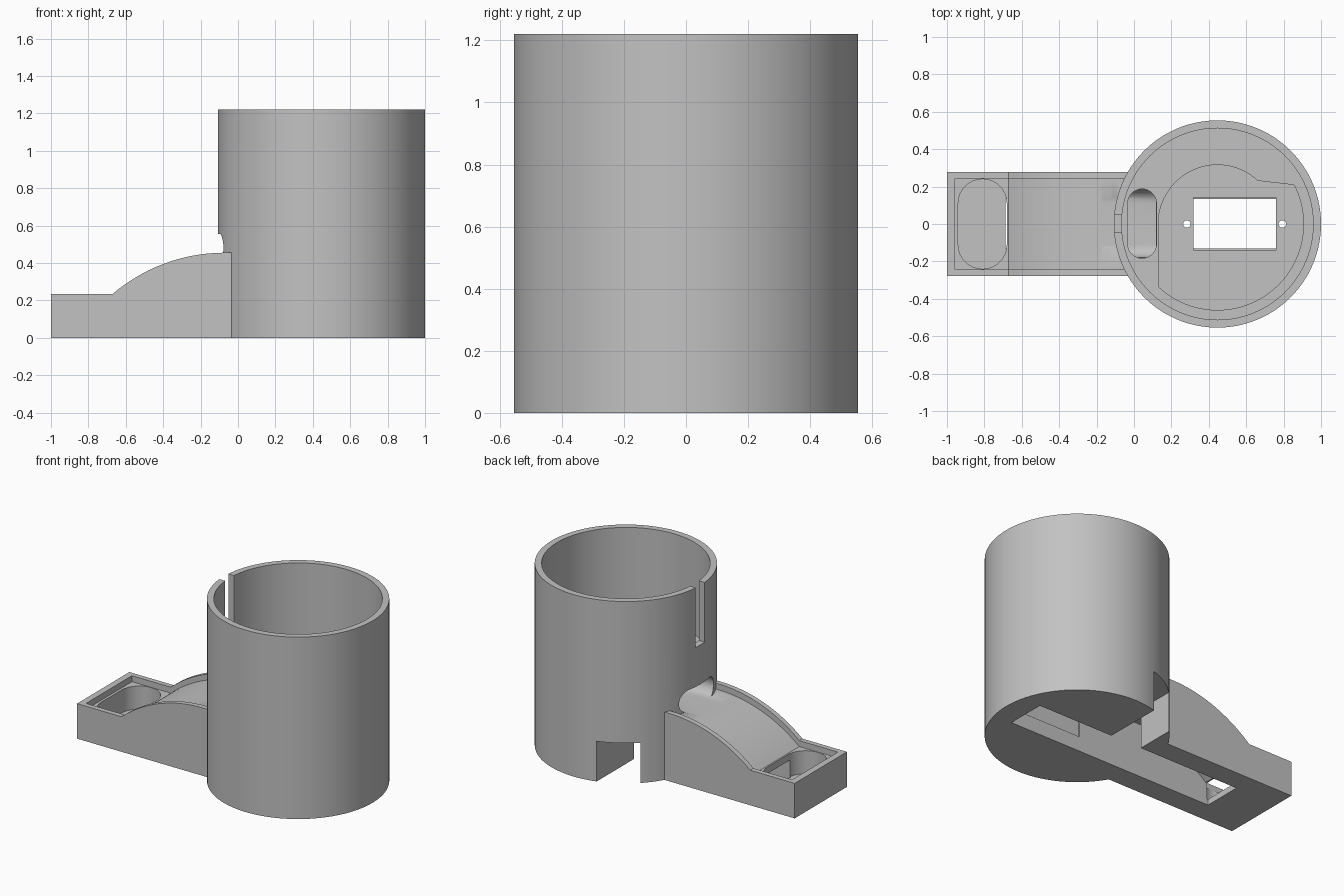
import bpy, bmesh, math
from mathutils import Vector

cube = bpy.data.objects.get("Cube")
if cube:
    bpy.data.objects.remove(cube, do_unlink=True)

CX, R, TOP = 0.446, 0.554, 1.22      # drum centre, radius, height
LEDGE, FLOOR, BAY = 0.60, 0.32, 0.27  # levels inside the drum


def prism(name, pts, axis, lo, hi):
    """Extrude a 2D outline along an axis: 'z' takes (x, y), 'y' takes (x, z), 'x' takes (y, z)."""
    place = {"z": lambda a, b, h: (a, b, h),
             "y": lambda a, b, h: (a, h, b),
             "x": lambda a, b, h: (h, a, b)}[axis]
    bm = bmesh.new()
    face = bm.faces.new([bm.verts.new(place(a, b, lo)) for a, b in pts])
    out = bmesh.ops.extrude_face_region(bm, geom=[face])
    verts = [v for v in out["geom"] if isinstance(v, bmesh.types.BMVert)]
    bmesh.ops.translate(bm, verts=verts, vec=Vector(place(0, 0, hi - lo)))
    bmesh.ops.recalc_face_normals(bm, faces=bm.faces)
    mesh = bpy.data.meshes.new(name)
    bm.to_mesh(mesh)
    bm.free()
    ob = bpy.data.objects.new(name, mesh)
    bpy.context.collection.objects.link(ob)
    return ob


def combine(body, tool, operation="DIFFERENCE"):
    """Apply a boolean and discard the tool."""
    mod = body.modifiers.new("boolean", "BOOLEAN")
    mod.operation, mod.solver, mod.object = operation, "EXACT", tool
    bpy.context.view_layer.update()
    graph = bpy.context.evaluated_depsgraph_get()
    mesh = bpy.data.meshes.new_from_object(body.evaluated_get(graph))
    body.modifiers.clear()
    body.data = mesh
    bpy.data.objects.remove(tool, do_unlink=True)


def arc(cx, cy, r, start, end, n):
    angles = [math.radians(start + (end - start) * i / n) for i in range(n + 1)]
    return [(cx + r * math.cos(a), cy + r * math.sin(a)) for a in angles]


def circle(cx, cy, r, n):
    return arc(cx, cy, r, 0, 360, n)[:-1]


def box(x0, x1, y0, y1):
    return [(x0, y0), (x1, y0), (x1, y1), (x0, y1)]


def obround(cx, cy, half, r, upright=True):
    """Slot outline with round ends, long along the second or first coordinate."""
    if upright:
        return arc(cx, cy + half, r, 0, 180, 16) + arc(cx, cy - half, r, 180, 360, 16)
    return arc(cx + half, cy, r, -90, 90, 16) + arc(cx - half, cy, r, 90, 270, 16)


def ramp_line(x_start, x_end, drop):
    """Ramp profile: flat tray, then an arc levelling out at the drum."""
    run, rise, crest = 0.60, 0.22, -0.07
    rad = (run * run + rise * rise) / (2 * rise)
    pts = [(x_start, 0.235 - drop)]
    for i in range(25):
        x = crest - run * (1 - i / 24)
        pts.append((x, 0.455 - drop - rad + math.sqrt(rad * rad - (x - crest) ** 2)))
    return pts + [(x_end, 0.455 - drop)]


# Ramp with side rims, sunken chute and tray
ramp = prism("ramp", ramp_line(-1, 0.2, 0) + [(0.2, 0), (-1, 0)], "y", -0.277, 0.277)
chute = ramp_line(-0.957, 0.3, 0.04) + [(0.3, 1), (-0.957, 1)]
combine(ramp, prism("chute_cutter", chute, "y", -0.243, 0.243))

# Drum joined to the ramp, then bored out above the ledge
body = prism("dispenser_body", circle(CX, 0, R, 128), "z", 0, TOP)
combine(body, ramp, "UNION")
combine(body, prism("bore_cutter", circle(CX, 0, 0.512, 128), "z", LEDGE, 2))

# Stepped recess in the drum floor
recess = [(0.13, -0.335)] + arc(CX, 0, 0.316, 180, 47, 30) + arc(CX, 0, 0.46, 27, -133, 50)
combine(body, prism("recess_cutter", recess, "z", FLOOR, 1))

# Motor window and its two screw holes
combine(body, prism("window_cutter", box(0.318, 0.758, -0.14, 0.143), "z", 0.1, 0.5))
for x in (0.283, 0.793):
    combine(body, prism("screw_cutter", circle(x, 0, 0.02, 20), "z", 0.1, 0.5))

# Underside motor bay, cable exit at the back, and wiring channel under the ramp
combine(body, prism("bay_cutter", box(0.06, 0.85, -0.13, 0.135), "z", -0.1, BAY))
combine(body, prism("exit_cutter", box(0.06, 0.29, 0, 0.8), "z", -0.1, BAY))
channel = [(x, min(z, 0.36)) for x, z in ramp_line(-0.688, -0.02, 0.085)]
channel += [(0.07, 0.25), (0.07, -0.1), (-0.688, -0.1)]
combine(body, prism("channel_cutter", channel, "y", -0.13, 0.135))

# Sensor pocket in the tray
combine(body, prism("pocket_cutter", obround(-0.81, 0, 0.11, 0.13), "z", 0.04, 0.6))

# Drop shaft and outlet through the drum wall
combine(body, prism("shaft_cutter", obround(0.043, 0.002, 0.108, 0.077), "z", 0.48, 0.8))
combine(body, prism("outlet_cutter", obround(0.002, 0.482, 0.108, 0.074, False), "x", -0.3, 0.118))

# Narrow slot in the upper wall, above the outlet
combine(body, prism("slot_cutter", box(-0.3, 0.1, -0.045, 0.048), "z", 0.82, 2))

# Grey plastic
grey = bpy.data.materials.new("grey_plastic")
grey.use_nodes = True
colour = (0.54, 0.54, 0.54, 1)
grey.diffuse_color = colour
grey.node_tree.nodes["Principled BSDF"].inputs["Base Color"].default_value = colour
body.data.materials.clear()
body.data.materials.append(grey)

bpy.ops.object.select_all(action="DESELECT")
body.select_set(True)
bpy.context.view_layer.objects.active = body
bpy.ops.object.shade_smooth_by_angle(angle=math.radians(30))
